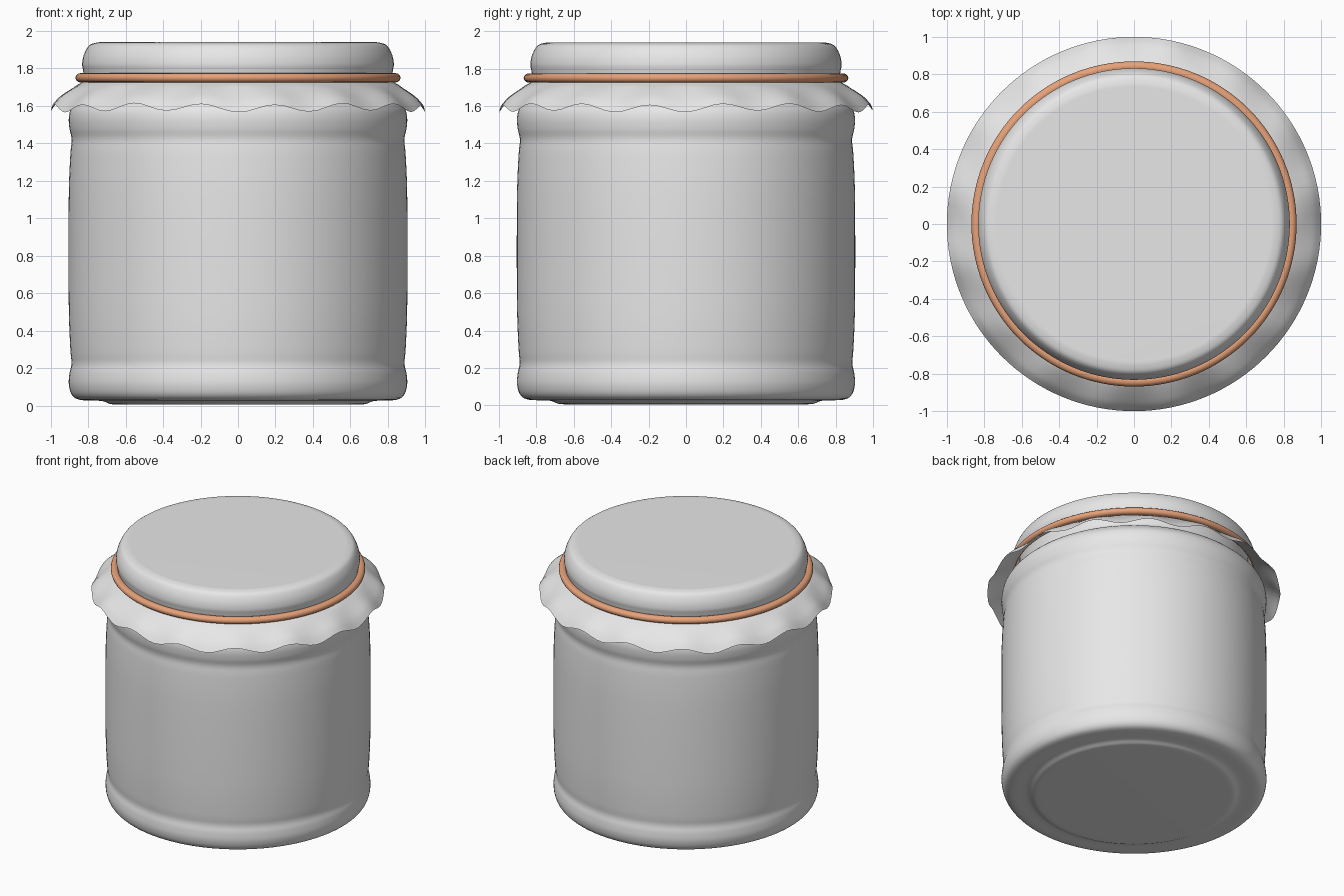
import bpy, bmesh
from math import sin, cos, pi

cube = bpy.data.objects.get("Cube")
if cube:
    bpy.data.objects.remove(cube, do_unlink=True)

SEGMENTS = 128


def material(name, colour):
    mat = bpy.data.materials.new(name)
    mat.use_nodes = True
    mat.diffuse_color = (*colour, 1)
    mat.node_tree.nodes["Principled BSDF"].inputs["Base Color"].default_value = (*colour, 1)
    return mat


def smooth_path(points, steps=5):
    """Catmull-Rom curve through the profile points."""
    pts = [points[0]] + points + [points[-1]]
    out = []
    for a, b, c, d in zip(pts, pts[1:], pts[2:], pts[3:]):
        for k in range(steps):
            t = k / steps
            out.append(tuple(0.5 * (2*q + (r - p)*t + (2*p - 5*q + 4*r - s)*t*t
                                    + (3*q - p - 3*r + s)*t**3)
                             for p, q, r, s in zip(a, b, c, d)))
    return out + [points[-1]]


def lathe(name, profile, mat, wave=None, closed=False, cap_start=False, cap_end=False):
    """Revolve (radius, height) points about z; wave may shift each height."""
    bm = bmesh.new()
    rings = []
    for r, z in profile:
        ring = []
        for i in range(SEGMENTS):
            a = 2 * pi * i / SEGMENTS
            dz = wave(a, r, z) if wave else 0
            ring.append(bm.verts.new((r * cos(a), r * sin(a), z + dz)))
        rings.append(ring)
    pairs = list(zip(rings, rings[1:]))
    if closed:
        pairs.append((rings[-1], rings[0]))
    for low, high in pairs:
        for i in range(SEGMENTS):
            j = (i + 1) % SEGMENTS
            bm.faces.new((low[i], low[j], high[j], high[i]))
    if cap_start:
        bm.faces.new(rings[0][::-1])
    if cap_end:
        bm.faces.new(rings[-1])
    mesh = bpy.data.meshes.new(name)
    bm.to_mesh(mesh)
    bm.free()
    mesh.materials.append(mat)
    obj = bpy.data.objects.new(name, mesh)
    bpy.context.collection.objects.link(obj)
    bpy.ops.object.select_all(action="DESELECT")
    obj.select_set(True)
    bpy.context.view_layer.objects.active = obj
    bpy.ops.object.shade_smooth_by_angle(angle=pi / 4)
    return obj


grey = material("pale grey", (0.8, 0.8, 0.8))
orange = material("band orange", (0.8, 0.36, 0.19))

# Jar body with rounded foot, two shallow grooves, shoulder and neck
body = [(0.62, 0.005), (0.68, 0.008), (0.73, 0.025), (0.84, 0.03), (0.885, 0.055),
        (0.903, 0.11), (0.9, 0.17), (0.889, 0.225), (0.895, 0.3), (0.903, 0.5),
        (0.905, 0.82), (0.903, 1.15), (0.895, 1.34), (0.888, 1.42), (0.9, 1.48),
        (0.903, 1.54), (0.888, 1.59), (0.84, 1.64), (0.79, 1.67), (0.78, 1.72), (0.78, 1.88)]
lathe("jar_body", smooth_path(body), grey, cap_start=True, cap_end=True)


# Cloth cover: flat top, rounded lid edge, pinch under the band, flared wavy skirt
def ripple(a, r, z):
    amount = max(0, min(1, (r - 0.86) / 0.14)) if z < 1.74 else 0
    return -amount * (0.02 * cos(16 * a) + 0.005 * cos(5 * a + 1))


cover = [(0.999, 1.59), (0.965, 1.632), (0.92, 1.67), (0.87, 1.705), (0.83, 1.728),
         (0.822, 1.755), (0.827, 1.79), (0.832, 1.825), (0.822, 1.875), (0.795, 1.922),
         (0.755, 1.938), (0.72, 1.94)]
lathe("cloth_cover", smooth_path(cover), grey, wave=ripple, cap_end=True)

# Elastic band: flattened ring
band = [(0.84 + 0.028 * cos(t * pi / 6), 1.75 + 0.025 * sin(t * pi / 6)) for t in range(12)]
lathe("elastic_band", band, orange, closed=True)
